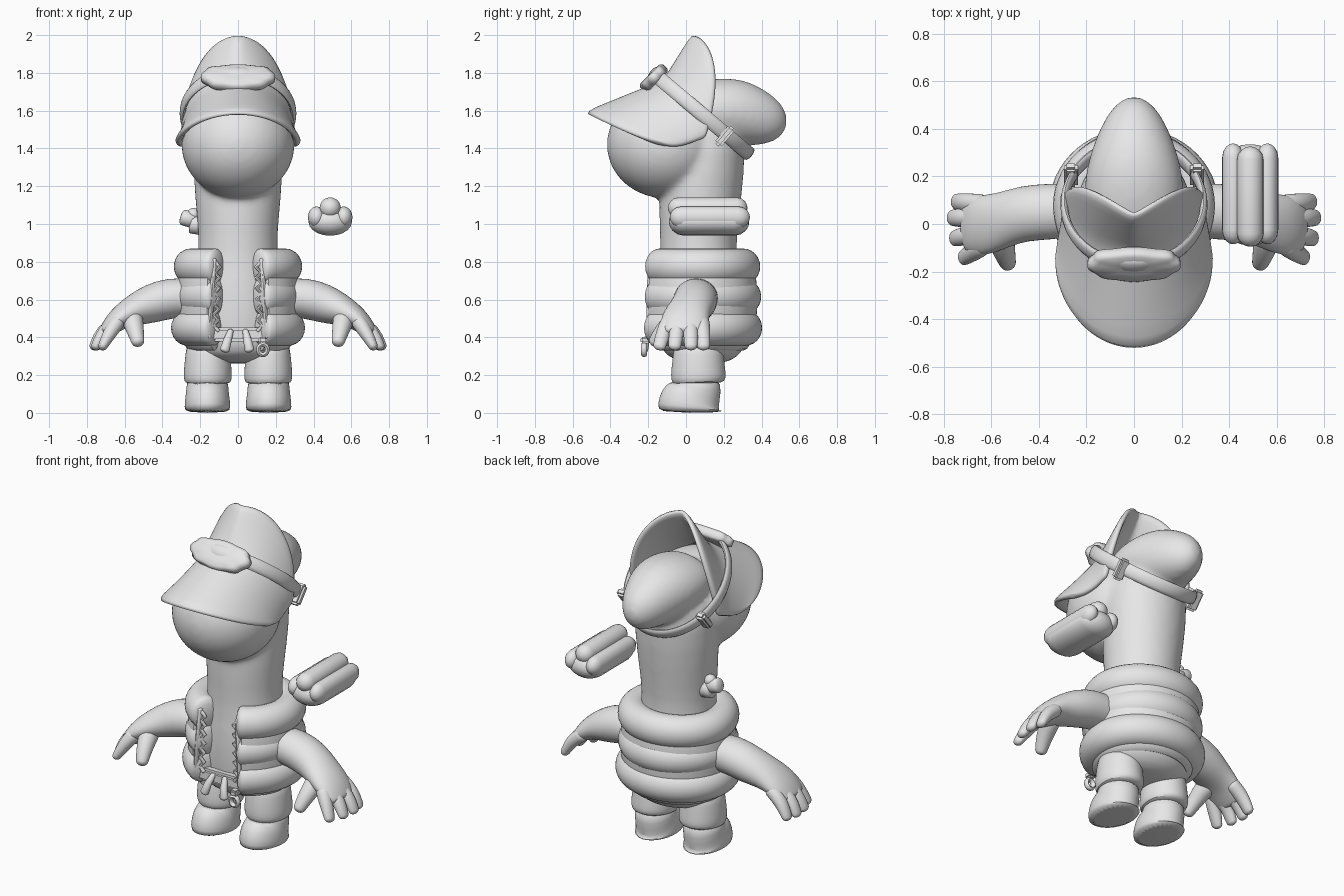
import bpy, bmesh, math
from mathutils import Vector, Matrix

if "Cube" in bpy.data.objects:
    bpy.data.objects.remove(bpy.data.objects["Cube"])

grey = bpy.data.materials.new("light_grey")
grey.diffuse_color = (0.8, 0.8, 0.8, 1)
grey.use_nodes = True
grey.node_tree.nodes["Principled BSDF"].inputs["Base Color"].default_value = grey.diffuse_color


def finish(name, bm, subsurf=0, angle=50):
    bmesh.ops.recalc_face_normals(bm, faces=bm.faces[:])
    me = bpy.data.meshes.new(name)
    bm.to_mesh(me)
    bm.free()
    ob = bpy.data.objects.new(name, me)
    bpy.context.collection.objects.link(ob)
    me.materials.append(grey)
    if subsurf:
        ob.modifiers.new("smooth", 'SUBSURF').levels = subsurf
        ob.modifiers["smooth"].render_levels = subsurf
    bpy.ops.object.select_all(action='DESELECT')
    ob.select_set(True)
    bpy.context.view_layer.objects.active = ob
    bpy.ops.object.shade_smooth_by_angle(angle=math.radians(angle))
    return ob


def sweep(name, pts, radii, up=(0, 0, 1), closed=False, cap=0, n=20, subsurf=0):
    """Elliptical section swept along pts; cap gives rounded ends of that length."""
    pts = [Vector(p) for p in pts]
    up, m = Vector(up), len(pts)
    if not isinstance(radii, list):
        radii = [radii] * m
    rings = []
    for i, p in enumerate(pts):
        a = pts[i - 1] if (closed or i) else p
        b = pts[(i + 1) % m] if (closed or i < m - 1) else p
        rings.append((p, (b - a).normalized(), *radii[i]))
    if cap:
        steps = [math.radians(d) for d in (25, 50, 70, 85)]
        def end(ring, sign):
            p, t, w, h = ring
            return [(p + t * sign * cap * math.sin(k), t, w * math.cos(k), h * math.cos(k)) for k in steps]
        rings = end(rings[0], -1)[::-1] + rings + end(rings[-1], 1)
    bm = bmesh.new()
    loops = []
    for p, t, w, h in rings:
        side = t.cross(up).normalized()
        top = side.cross(t)
        loops.append([bm.verts.new(p + side * w * math.cos(2 * math.pi * k / n)
                                   + top * h * math.sin(2 * math.pi * k / n)) for k in range(n)])
    for i in range(len(loops) - (0 if closed else 1)):
        a, b = loops[i], loops[(i + 1) % len(loops)]
        for k in range(n):
            bm.faces.new((a[k], a[(k + 1) % n], b[(k + 1) % n], b[k]))
    if not closed:
        bm.faces.new(loops[0])
        bm.faces.new(loops[-1])
    return finish(name, bm, subsurf)


def column(name, x, rows, subsurf=1):
    """Vertical loft from rows of (z, y centre, x radius, y radius)."""
    return sweep(name, [(x, r[1], r[0]) for r in rows], [(r[2], r[3]) for r in rows], up=(0, 1, 0), n=28, subsurf=subsurf)


def ball(name, c, r):
    bm = bmesh.new()
    bmesh.ops.create_uvsphere(bm, u_segments=32, v_segments=20, radius=1,
                              matrix=Matrix.Translation(c) @ Matrix.Diagonal((*r, 1)))
    return finish(name, bm)


def box(name, c, size, rot=0, bevel=0.008):
    bm = bmesh.new()
    bmesh.ops.create_cube(bm, size=1, matrix=Matrix.Translation(c) @ Matrix.Rotation(rot, 4, 'X') @ Matrix.Diagonal((*size, 1)))
    bmesh.ops.bevel(bm, geom=bm.edges[:], offset=bevel, segments=2, affect='EDGES')
    return finish(name, bm, angle=35)


# Torso and neck, muzzle and egg-shaped back of the head, blended into one skin
body = column("body", 0, [(.26, .1, .1, .08), (.28, .1, .2, .16), (.33, .1, .27, .22), (.4, .09, .28, .235),
                          (.55, .08, .26, .235), (.7, .07, .24, .22), (.85, .065, .205, .2), (1.0, .067, .215, .21),
                          (1.15, .075, .23, .22), (1.4, .1, .245, .22), (1.6, .12, .2, .18)])
muzzle = ball("muzzle", (0, -.11, 1.42), (.302, .312, .285))
egg = [(-.05, 1.6, .19, .13), (.1, 1.6, .215, .165), (.2, 1.6, .21, .18), (.3, 1.585, .185, .178), (.4, 1.555, .145, .148),
       (.47, 1.535, .105, .115), (.51, 1.525, .065, .075), (.533, 1.52, .025, .03)]
back = sweep("back_of_head", [(0, e[0], e[1]) for e in egg], [(e[2], e[3]) for e in egg])
for ob in (body, muzzle, back):
    ob.select_set(True)
bpy.context.view_layer.objects.active = body
bpy.ops.object.join()
m = body.modifiers.new("blend", 'REMESH')
m.mode, m.voxel_size, m.use_smooth_shade = 'VOXEL', .016, True
m = body.modifiers.new("relax", 'SMOOTH')
m.factor, m.iterations = .5, 12

# Cap: one sheet lofted from brim edge over the crease to the tall crown edge
bm = bmesh.new()
N, grid = 28, []
for i in range(N + 1):
    t = math.radians(-90 + 180 * i / N)
    s, c = math.sin(t), max(0, math.cos(t))
    brim = Vector((.325 * s, -.15 - .375 * c, 1.43 + .152 * c ** 1.25))
    crease = Vector((.29 * s, -.11 + .13 * s * s, 1.425 + .325 * c))
    crown = Vector((.285 * s, .04 + .065 * s * s + .16 * abs(s) * c, 1.455 + .545 * c))
    sag = Vector((0, 0, -.02 * (1 - c)))
    line = [brim.lerp(crease, k / 4) + sag * math.sin(math.pi * k / 4) for k in range(4)]
    line += [crease.lerp(crown, k / 4) for k in range(5)]
    grid.append([bm.verts.new(p) for p in line])
for a, b in zip(grid, grid[1:]):
    for k in range(8):
        bm.faces.new((a[k], a[k + 1], b[k + 1], b[k]))
cap = finish("cap", bm)
m = cap.modifiers.new("thick", 'SOLIDIFY')
m.thickness, m.offset = .034, 0
cap.modifiers.new("smooth", 'SUBSURF').levels = 1

# Goggle strap, side buckles and cloud-shaped front plate
ring = [2 * math.pi * k / 56 for k in range(56)]
sweep("goggle_strap", [(.293 * math.sin(a), .08 + .255 * math.cos(a), 1.585 - .215 * math.cos(a)) for a in ring],
      (.016, .038), up=(0, .645, .764), closed=True, n=12)
for s in (-1, 1):
    box("strap_buckle", (s * .265, .205, 1.465), (.06, .045, .125), -.7, .012)
bm = bmesh.new()
layers = []
for depth, scale in ((-.028, .4), (-.028, .85), (-.018, 1), (.018, 1), (.03, .85), (.032, .4)):
    loop = []
    for k in range(64):
        a = 2 * math.pi * k / 64
        c, s = math.cos(a), math.sin(a)
        r = scale * (1 + .03 * math.cos(8 * a))
        u = .19 * r * math.copysign(abs(c) ** .8, c) * (1 if s > 0 else 1 - .2 * abs(s))
        v = .083 * r * math.copysign(abs(s) ** .75, s)
        loop.append(bm.verts.new((u, -.17 + (v - depth) * .707, 1.772 + (v + depth) * .707)))
    layers.append(loop)
for a, b in zip(layers, layers[1:]):
    for k in range(64):
        bm.faces.new((a[k], a[(k + 1) % 64], b[(k + 1) % 64], b[k]))
bm.faces.new(layers[0])
bm.faces.new(layers[-1])
finish("goggle_plate", bm, angle=80)

# Puffy open vest: three stacked rolls over an inner lining
def vest(name, z, rx, ry, thick, high, g, cap):
    arc = [g + (2 * math.pi - 2 * g) * k / 48 for k in range(49)]
    pts = [(rx * math.sin(a), .078 - ry * math.cos(a) * (1.1 if math.cos(a) > 0 else 1), z) for a in arc]
    sweep(name, pts, (thick, high), cap=cap, n=24)


for z, rx, ry, g in ((.775, .25, .225, .5), (.615, .245, .23, .51), (.45, .265, .235, .52)):
    vest("vest_roll", z, rx, ry, .09, .095, g, .03)
vest("vest_lining", .6, .25, .225, .075, .27, .52, .01)

# Vest edges, zip teeth and hem
for s in (-1, 1):
    sweep("vest_edge", [(s * .125, -.175, .81), (s * .14, -.185, .6), (s * .152, -.185, .4)], (.013, .025), up=(0, 1, 0), cap=.01, n=12)
    sweep("zip_teeth", [(s * ((.095 if k % 2 else .122) + .0008 * k), -.18, .8 - .028 * k) for k in range(14)],
          (.011, .012), up=(0, 1, 0), cap=.008, n=8)
box("shirt_hem", (0, -.155, .415), (.3, .06, .075), 0, .015)

# Hanging pulls
for x, lean in ((-.04, -.03), (.04, .02)):
    sweep("cord_pull", [(x, -.185, .43), (x + lean * .5, -.21, .385), (x + lean, -.22, .335)],
          [(.016, .014), (.022, .018), (.026, .02)], up=(0, 1, 0), cap=.015, n=12)
box("zip_slider", (.132, -.215, .385), (.045, .05, .035))
sweep("zip_pull", [(.132 + .024 * math.sin(a), -.222, .335 + .028 * math.cos(a)) for a in ring[::3]],
      (.012, .016), up=(0, 1, 0), closed=True, n=8)

for s in (-1, 1):
    # Legs: flared shorts over rounded boots
    column("shorts_leg", s * .16, [(.155, .068, .1, .11), (.16, .068, .122, .138), (.185, .066, .128, .146),
                                   (.22, .065, .128, .145), (.3, .065, .12, .135), (.4, .07, .11, .125)])
    column("boot", s * .162, [(0, .02, .118, .168), (.03, .02, .122, .172), (.065, .025, .12, .168),
                              (.095, .045, .115, .146), (.125, .062, .112, .126), (.2, .065, .108, .12)])
    # Arm flattening into the palm
    arm = [(.22, .06, .61, .1, .11), (.36, .052, .61, .11, .12), (.46, .045, .578, .105, .118), (.54, .02, .548, .087, .116),
           (.61, .0, .513, .068, .126), (.66, -.01, .474, .055, .128), (.7, -.012, .432, .038, .108)]
    sweep("arm", [(s * a[0], a[1], a[2]) for a in arm], [(a[3], a[4]) for a in arm], up=(0, 1, 0), cap=.02, subsurf=1)
    # Fingers and thumb
    for y0, y1, x1 in ((.085, .093, .745), (.025, .026, .762), (-.04, -.06, .752), (-.095, -.14, .715)):
        sweep("finger", [(s * .64, y0, .48), (s * (x1 - .04), (y0 + y1) / 2, .43), (s * x1, y1, .355)],
              [(.042, .042), (.039, .041), (.026, .036)], up=(0, 1, 0), cap=.024, n=14, subsurf=1)
    sweep("thumb", [(s * .56, -.05, .5), (s * .545, -.12, .44), (s * .53, -.165, .378)],
          [(.06, .06), (.047, .048), (.035, .036)], up=(1, 0, 0), cap=.026, n=14, subsurf=1)

# Floating filled bun beside the neck
def roll(name, x, z, w, h, y0, y1, cap):
    sweep(name, [(x, y0 + cap, z), (x, (y0 + y1) / 2, z), (x, y1 - cap, z)], (w, h), cap=cap)


roll("bun_base", .488, 1.012, .115, .074, -.09, .335, .08)
for s in (-1, 1):
    roll("bun_side", .488 + s * .072, 1.036, .046, .057, -.085, .338, .06)
roll("sausage", .488, 1.085, .056, .056, -.095, .325, .055)

# Small stepped knob on the other side of the neck
sweep("knob_base", [(-.19, .1, .99), (-.245, .1, 1.0)], (.05, .05), cap=.012)
sweep("knob_tip", [(-.24, .1, 1.02), (-.29, .1, 1.035)], (.042, .042), cap=.016)
ball("knob_bump", (-.235, .1, 1.05), (.035, .035, .035))
